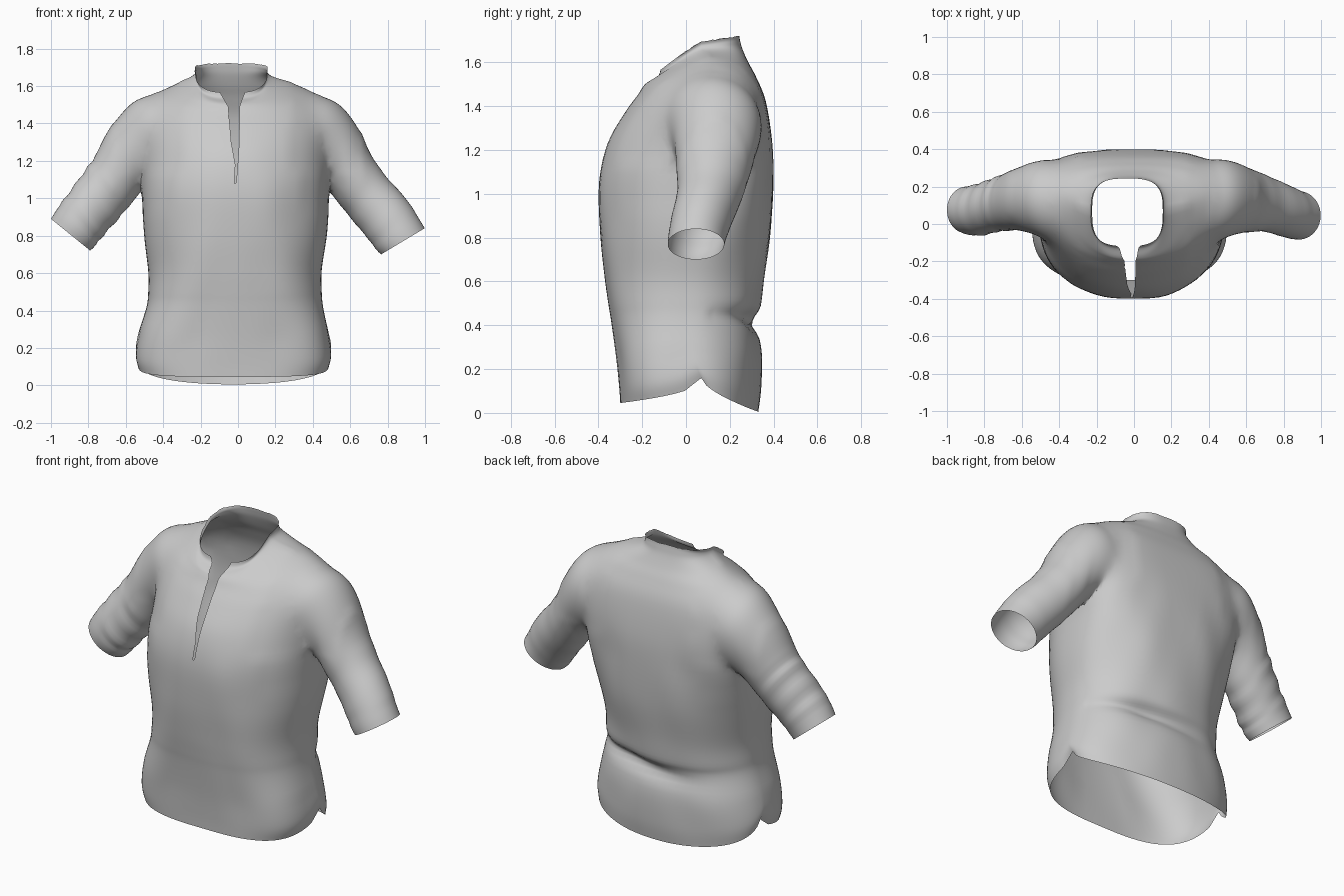
import bpy, bmesh, math
from mathutils import Vector

if "Cube" in bpy.data.objects:
    bpy.data.objects.remove(bpy.data.objects["Cube"])

cloth = bpy.data.materials.new("grey cloth")
cloth.diffuse_color = (0.6, 0.6, 0.6, 1)
cloth.use_nodes = True
cloth.node_tree.nodes["Principled BSDF"].inputs["Base Color"].default_value = cloth.diffuse_color
opening = bpy.data.materials.new("temporary opening")


def refine(rows, steps):
    """Catmull-Rom interpolation between rows of numbers."""
    out = []
    for i in range(len(rows) - 1):
        p = [rows[max(0, min(len(rows) - 1, i + k))] for k in (-1, 0, 1, 2)]
        for s in range(steps):
            t = s / steps
            out.append([0.5 * (2 * b + (c - a) * t + (2 * a - 5 * b + 4 * c - d) * t * t
                               + (3 * b - a - 3 * c + d) * t ** 3) for a, b, c, d in zip(*p)])
    return out + [list(rows[-1])]


def new_object(name, bm):
    bmesh.ops.recalc_face_normals(bm, faces=bm.faces)
    mesh = bpy.data.meshes.new(name)
    bm.to_mesh(mesh)
    bm.free()
    obj = bpy.data.objects.new(name, mesh)
    bpy.context.collection.objects.link(obj)
    mesh.materials.append(cloth)
    mesh.materials.append(opening)
    return obj


def loft(name, rings, all_open=False):
    """Closed tube; its end caps carry the opening material."""
    bm = bmesh.new()
    loops = [[bm.verts.new(p) for p in r] for r in rings]
    n = len(loops[0])
    for a, b in zip(loops, loops[1:]):
        for i in range(n):
            f = bm.faces.new((a[i], a[(i + 1) % n], b[(i + 1) % n], b[i]))
            f.material_index = int(all_open)
    for loop in (loops[0], loops[-1]):
        centre = bm.verts.new(sum((v.co for v in loop), Vector()) / n)
        for i in range(n):
            bm.faces.new((loop[i], loop[(i + 1) % n], centre)).material_index = 1
    return new_object(name, bm)


def spow(v, e):
    return math.copysign(abs(v) ** e, v)


# Torso rings: left x, right x, front y, side y, back y, front z, side z, back z
TORSO = [
    (-.535, .485, -.300, .07, .330, .045, .160, .005),
    (-.548, .498, -.305, .05, .343, .120, .210, .110),
    (-.535, .485, -.318, .03, .346, .250, .290, .270),
    (-.495, .460, -.342, .02, .325, .420, .420, .420),
    (-.485, .452, -.355, .02, .342, .500, .500, .490),
    (-.482, .450, -.372, .02, .358, .620, .620, .620),
    (-.500, .475, -.392, .04, .386, .820, .820, .820),
    (-.515, .488, -.397, .07, .397, 1.05, 1.05, 1.05),
    (-.515, .495, -.358, .11, .394, 1.23, 1.23, 1.23),
    (-.520, .505, -.280, .14, .365, 1.37, 1.43, 1.42),
    (-.450, .430, -.222, .13, .322, 1.45, 1.558, 1.53),
    (-.340, .310, -.196, .11, .285, 1.49, 1.612, 1.60),
    (-.250, .185, -.175, .08, .258, 1.51, 1.650, 1.66),
    (-.224, .155, -.130, .07, .247, 1.535, 1.675, 1.70),
    (-.232, .160, -.118, .07, .243, 1.565, 1.698, 1.722),
]
# Squareness of the front and back halves of each ring
SQUARE = [(3.2, 2.1), (3.2, 2.1), (3.0, 2.1), (2.6, 2.1), (2.5, 2.1), (2.4, 2.15), (2.4, 2.4), (2.35, 3.0),
          (2.2, 3.4), (2.1, 3.3), (2.15, 2.7), (2.3, 2.4), (2.7, 2.7), (3, 3), (3, 3)]


def torso_ring(r, n=80):
    xl, xr, yf, ys, yb, zf, zs, zb, qf, qb = r
    pts = []
    for i in range(n):
        a = 2 * math.pi * i / n
        q = qb if math.sin(a) > 0 else qf
        c, s = spow(math.cos(a), 2 / q), spow(math.sin(a), 2 / q)
        x = (xl + xr) / 2 + c * (xr - xl) / 2
        y = ys + (s * (yb - ys) if s > 0 else s * (ys - yf))
        # curved shirt tails at the hem, sloping plane at the neck
        k = abs(s) ** ((0.62 if s > 0 else 0.42) if zs < .3 else 1.1)
        pts.append((x, y, zs + k * ((zb if s > 0 else zf) - zs)))
    return pts


shirt = loft("shirt", [torso_ring(r) for r in refine([t + q for t, q in zip(TORSO, SQUARE)], 5)])

# Sleeve rings: upper x, upper z, lower x, lower z, front y, back y
RIGHT = [
    (.36, 1.56, .25, 1.24, -.08, .28), (.49, 1.54, .33, 1.14, -.10, .345),
    (.575, 1.482, .41, 1.09, -.075, .35), (.65, 1.37, .48, 1.045, -.055, .325),
    (.705, 1.245, .54, .97, -.045, .295), (.785, 1.125, .61, .885, -.04, .26),
    (.90, .995, .69, .79, -.065, .215), (.965, .895, .74, .725, -.08, .185),
    (.998, .84, .765, .70, -.083, .175),
]
LEFT = [
    (-.36, 1.57, -.25, 1.24, -.08, .28), (-.51, 1.55, -.34, 1.14, -.10, .345),
    (-.60, 1.492, -.43, 1.09, -.065, .345), (-.695, 1.36, -.51, 1.045, -.04, .31),
    (-.765, 1.225, -.57, .97, -.035, .275), (-.82, 1.145, -.64, .89, -.04, .25),
    (-.90, 1.035, -.72, .80, -.06, .22), (-.965, .945, -.765, .745, -.06, .205),
    (-1.0, .89, -.79, .72, -.05, .20),
]


def sleeve_ring(r, bump, n=48):
    xu, zu, xd, zd, yf, yb = r
    pts = []
    for i in range(n):
        a = 2 * math.pi * i / n
        k = 1 + bump * math.cos(a - 0.6)
        c, s = math.cos(a) * k, math.sin(a) * k
        pts.append(((xu + xd) / 2 + c * (xu - xd) / 2, (yf + yb) / 2 + s * (yb - yf) / 2,
                    (zu + zd) / 2 + c * (zu - zd) / 2))
    return pts


def sleeve(name, table, wrinkle):
    rows = refine(table, 5)
    m = len(rows) - 1
    return loft(name, [sleeve_ring(r, wrinkle * math.sin(i * 1.4) * (0.5 < i / m < 0.85))
                       for i, r in enumerate(rows)])


right_sleeve = sleeve("right_sleeve", RIGHT, 0.008)
left_sleeve = sleeve("left_sleeve", LEFT, 0.03)

# Neck slit, widening into the gap between the collar ends
SLIT = [(-.020, 1.08), (-.010, 1.08), (-.002, 1.18), (.006, 1.3), (.008, 1.49), (.022, 1.53), (.038, 1.57),
        (.045, 1.8), (-.105, 1.8), (-.098, 1.57), (-.075, 1.53), (-.052, 1.49), (-.036, 1.3), (-.014, 1.18)]
slit = loft("slit_cutter", [[Vector((x, y, z)) for x, z in SLIT] for y in (-.6, -.02)], True)

# Join the sleeves to the torso and cut the slit
for tool, op in ((right_sleeve, 'UNION'), (left_sleeve, 'UNION'), (slit, 'DIFFERENCE')):
    mod = shirt.modifiers.new(tool.name, 'BOOLEAN')
    mod.object, mod.operation, mod.solver = tool, op, 'EXACT'
    tool.hide_render = True
bpy.context.view_layer.update()
mesh = bpy.data.meshes.new_from_object(shirt.evaluated_get(bpy.context.evaluated_depsgraph_get()))
shirt.modifiers.clear()
shirt.data = mesh
for tool in (right_sleeve, left_sleeve, slit):
    bpy.data.objects.remove(tool)

# Open the neck, hem, cuffs and slit, then soften the shoulders and armholes
bm = bmesh.new()
bm.from_mesh(mesh)
bmesh.ops.delete(bm, geom=[f for f in bm.faces if f.material_index == 1], context='FACES')
bmesh.ops.remove_doubles(bm, verts=bm.verts, dist=0.004)
for low, inner, outer, rounds in ((.92, .34, .66, 5), (1.13, .30, .66, 10)):
    soft = [v for v in bm.verts if inner < abs(v.co.x) < outer and v.co.z > low and not v.is_boundary]
    for _ in range(rounds):
        bmesh.ops.smooth_vert(bm, verts=soft, factor=0.5, use_axis_x=True, use_axis_y=True, use_axis_z=True)

# Soft cloth folds: diagonal pulls on the front and back, one tucked crease across the lower back
bm.normal_update()
for v in bm.verts:
    x, y, z = v.co
    if abs(x) < .56 and z < 1.35:
        fade = max(0, min(1, z / .25)) * max(0, min(1, (1.35 - z) / .3)) * min(1, abs(x) / .2)
        fold = math.sin(17 * abs(x) + 6 * z) + 0.5 * math.sin(11 * z - 13 * x + 4 * y)
        v.co += v.normal * 0.004 * fade * fold
    if y > .1 and z < .7:
        v.co.y -= .04 * math.exp(-((z - .41 - .1 * x) / .04) ** 2 - ((x - .12) / .28) ** 2)
for f in bm.faces:
    f.smooth = True
bm.to_mesh(mesh)
bm.free()
mesh.materials.clear()
mesh.materials.append(cloth)
bpy.data.materials.remove(opening)

# Shade smoothly
bpy.context.view_layer.objects.active = shirt
shirt.select_set(True)
bpy.ops.object.shade_smooth_by_angle(angle=math.radians(60))
